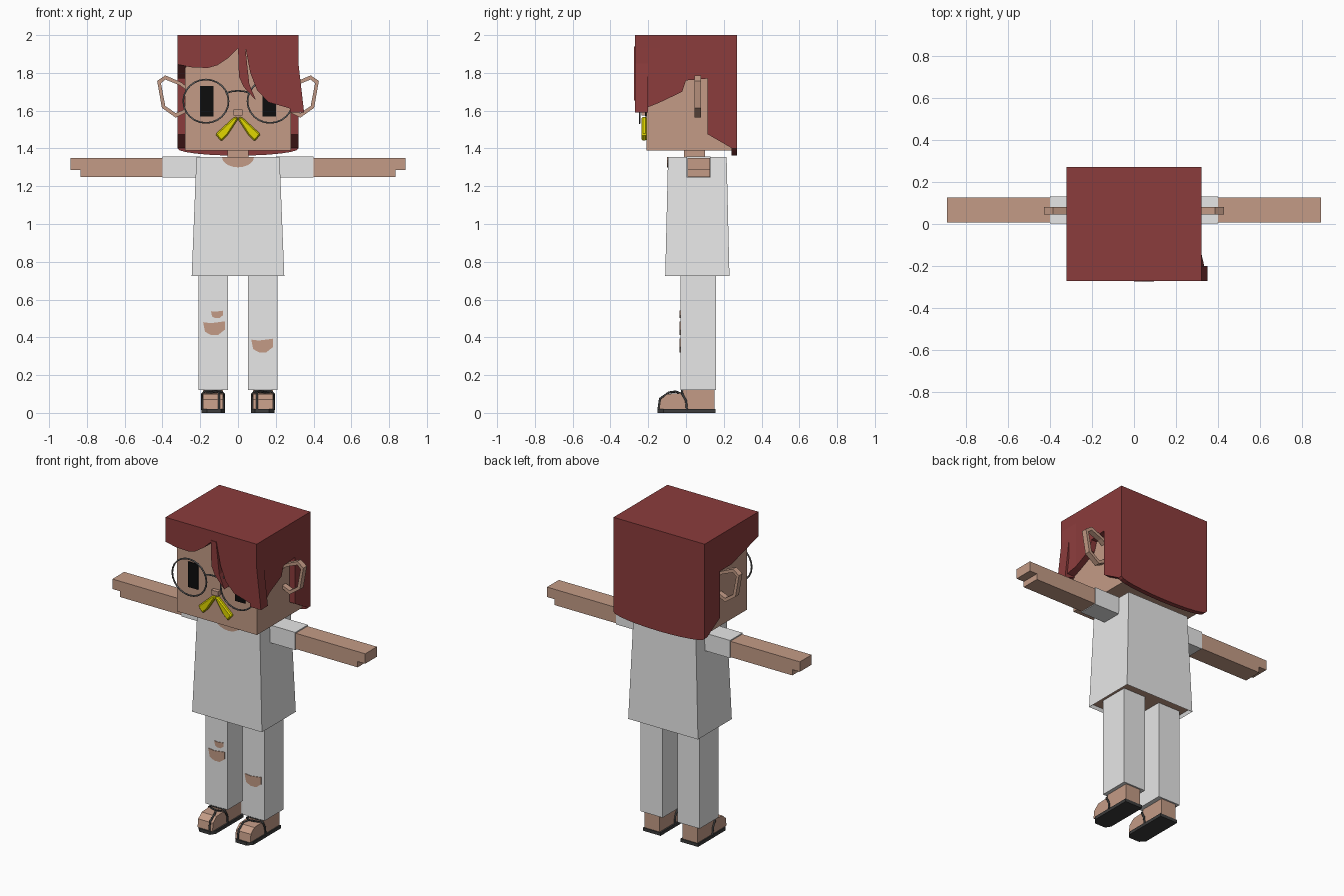
import bpy
import bmesh
import math
from mathutils import Vector

default_cube = bpy.data.objects.get("Cube")
if default_cube:
    bpy.data.objects.remove(default_cube, do_unlink=True)


def material(name, red, green, blue):
    mat = bpy.data.materials.new(name)
    mat.use_nodes = True
    mat.diffuse_color = (red, green, blue, 1)
    shader = mat.node_tree.nodes["Principled BSDF"]
    shader.inputs["Base Color"].default_value = (red, green, blue, 1)
    shader.inputs["Roughness"].default_value = 0.8
    return mat


SKIN = material("skin", 0.55, 0.33, 0.24)
HAIR = material("dark_red_hair", 0.26, 0.045, 0.045)
CLOTH = material("white_cloth", 0.8, 0.8, 0.8)
BLACK = material("eye_black", 0.004, 0.004, 0.004)
DARK = material("sandal_grey", 0.045, 0.045, 0.045)
METAL = material("glasses_grey", 0.12, 0.12, 0.12)
YELLOW = material("yellow", 0.75, 0.68, 0.0)


def finish(name, bm, mat):
    bmesh.ops.recalc_face_normals(bm, faces=bm.faces)
    mesh = bpy.data.meshes.new(name)
    bm.to_mesh(mesh)
    bm.free()
    mesh.materials.append(mat)
    obj = bpy.data.objects.new(name, mesh)
    bpy.context.collection.objects.link(obj)
    return obj


def prism(name, outline, axis, start, end, mat):
    """Extrude a 2D outline along the x, y or z axis."""
    place = {"x": lambda a, b, d: (d, a, b),
             "y": lambda a, b, d: (a, d, b),
             "z": lambda a, b, d: (a, b, d)}[axis]
    bm = bmesh.new()
    face = bm.faces.new([bm.verts.new(place(a, b, start)) for a, b in outline])
    extruded = bmesh.ops.extrude_face_region(bm, geom=[face])["geom"]
    moved = [item for item in extruded if isinstance(item, bmesh.types.BMVert)]
    bmesh.ops.translate(bm, verts=moved, vec=Vector(place(0, 0, end - start)))
    return finish(name, bm, mat)


def box(name, xs, ys, zs, mat):
    outline = [(xs[0], ys[0]), (xs[1], ys[0]), (xs[1], ys[1]), (xs[0], ys[1])]
    return prism(name, outline, "z", zs[0], zs[1], mat)


def tube(name, points, radius, mat, closed=False):
    """Thin wire through the points, turned into a mesh."""
    curve = bpy.data.curves.new(name, "CURVE")
    curve.dimensions = "3D"
    curve.bevel_depth = radius
    curve.bevel_resolution = 1
    curve.use_fill_caps = True
    spline = curve.splines.new("POLY")
    spline.points.add(len(points) - 1)
    for point, co in zip(spline.points, points):
        point.co = (*co, 1)
    spline.use_cyclic_u = closed
    curve.materials.append(mat)
    obj = bpy.data.objects.new(name, curve)
    bpy.context.collection.objects.link(obj)
    bpy.ops.object.select_all(action="DESELECT")
    obj.select_set(True)
    bpy.context.view_layer.objects.active = obj
    bpy.ops.object.convert(target="MESH")


def mirrored(side, outline):
    return [(side * a, b) for a, b in outline]


def arc(cx, cz, rx, rz, first, last, count):
    angles = [math.radians(first + (last - first) * i / count) for i in range(count + 1)]
    return [(cx + rx * math.cos(a), cz + rz * math.sin(a)) for a in angles]


# Head and neck
box("head", (-0.28, 0.28), (-0.21, 0.245), (1.39, 1.95), SKIN)
box("neck", (-0.055, 0.055), (-0.01, 0.1), (1.34, 1.4), SKIN)
box("nose", (-0.024, 0.024), (-0.235, -0.2), (1.575, 1.605), SKIN)

# Hair: crown, back with a curved hem, and two different sides
box("hair_crown", (-0.32, 0.32), (-0.27, 0.27), (1.93, 2), HAIR)
hem = arc(0, 1.4, 0.32, 0.038, 180, 360, 12)
prism("hair_back", [(0.32, 1.95), (-0.32, 1.95)] + hem, "y", 0.24, 0.27, HAIR)

nape = [(0.115, 1.77), (0.115, 1.475), (0.245, 1.4), (0.27, 1.4), (0.27, 2)]
prism("hair_right_side", [(-0.27, 2), (-0.27, 1.845), (0, 1.77)] + nape,
      "x", -0.32, -0.275, HAIR)
prism("hair_left_side", [(-0.14, 2), (-0.14, 1.643), (-0.02, 1.7), (0, 1.76)] + nape,
      "x", 0.275, 0.32, HAIR)
flare = prism("hair_left_flare", [(-0.27, 2), (-0.27, 1.85), (-0.27, 1.59), (-0.14, 1.643),
                                  (-0.14, 1.85), (-0.14, 2)], "x", 0.275, 0.32, HAIR)
for vert in flare.data.vertices:
    if vert.co.y < -0.2 and vert.co.z < 1.7 and vert.co.x > 0.3:
        vert.co.x += 0.03

# Fringe: short right part, thin loose lock, long left sweep
prism("fringe_right", [(-0.32, 2), (-0.32, 1.845), (-0.25, 1.83), (-0.16, 1.826), (-0.11, 1.84),
                       (-0.05, 1.88), (0, 1.93), (0.05, 1.93), (0.05, 2)], "y", -0.27, -0.2, HAIR)
prism("fringe_lock", [(0, 1.94), (0.005, 1.78), (0.03, 1.725), (0.095, 1.655), (0.06, 1.74),
                      (0.038, 1.94)], "y", -0.274, -0.22, HAIR)
prism("fringe_left", [(0.04, 2), (0.04, 1.93), (0.065, 1.8), (0.1, 1.71), (0.16, 1.645),
                      (0.35, 1.59), (0.32, 1.85), (0.32, 2)], "y", -0.27, -0.2, HAIR)

# Glasses bridge
bridge = arc(0, 1.685, 0.065, 0.02, 170, 10, 6)
tube("glasses_bridge", [(x, -0.245, z) for x, z in bridge], 0.005, METAL)

# Shirt, open at the hem with the body showing inside
bm = bmesh.new()
bmesh.ops.create_cube(bm, size=1)
for vert in bm.verts:
    low = vert.co.z < 0
    vert.co = (vert.co.x * (0.49 if low else 0.44),
               0.06 + vert.co.y * (0.34 if low else 0.31), 0.725 if low else 1.355)
bm.faces.ensure_lookup_table()
under = min(bm.faces, key=lambda f: f.calc_center_median().z)
bmesh.ops.inset_region(bm, faces=[under], thickness=0.012)
bmesh.ops.translate(bm, verts=under.verts, vec=(0, 0, 0.02))
under.material_index = 1
shirt = finish("shirt", bm, CLOTH)
shirt.data.materials.append(SKIN)
prism("neckline", arc(0, 1.355, 0.085, 0.055, 180, 360, 10), "y", -0.1, -0.093, SKIN)

for side, label in ((-1, "right"), (1, "left")):
    # Facial features
    box(label + "_eye", sorted((side * 0.13, side * 0.2)), (-0.217, -0.208), (1.57, 1.73), BLACK)
    ring = arc(side * 0.17, 1.65, 0.12, 0.115, 0, 345, 23)
    tube(label + "_lens_rim", [(x, -0.245, z) for x, z in ring], 0.005, METAL, True)
    drip = mirrored(side, [(0.005, 1.57), (0.025, 1.562), (0.12, 1.475), (0.088, 1.437),
                           (0.055, 1.47), (0, 1.555)])
    streak = prism(label + "_drip", drip, "y", -0.235, -0.208, YELLOW)
    bevel = streak.modifiers.new("soft_edges", "BEVEL")
    bevel.width = 0.007

    # Ear: an open six-sided loop
    outer = [(0.275, 1.73), (0.30, 1.75), (0.385, 1.787), (0.428, 1.757),
             (0.403, 1.615), (0.33, 1.563), (0.275, 1.59)]
    inner = [(0.275, 1.71), (0.31, 1.735), (0.385, 1.765), (0.408, 1.745),
             (0.385, 1.625), (0.33, 1.587), (0.275, 1.61)]
    prism(label + "_ear", mirrored(side, outer + inner[::-1]), "y", 0.045, 0.08, SKIN)

    # Sleeve and arm with a stepped hand
    box(label + "_sleeve", sorted((side * 0.2, side * 0.4)), (0.003, 0.13), (1.245, 1.357), CLOTH)
    arm = [(0.38, 1.25), (0.835, 1.25), (0.835, 1.287), (0.888, 1.287), (0.888, 1.35), (0.38, 1.35)]
    prism(label + "_arm", mirrored(side, arm), "y", 0.008, 0.126, SKIN)

    # Trouser leg, foot and sandal
    box(label + "_trouser", sorted((side * 0.052, side * 0.208)), (-0.03, 0.16), (0.122, 0.75), CLOTH)
    foot = [(0.15, 0.02), (0.15, 0.13), (-0.01, 0.13), (-0.02, 0.105), (-0.1, 0.1),
            (-0.135, 0.07), (-0.142, 0.02)]
    prism(label + "_foot", foot, "x", side * 0.08, side * 0.185, SKIN)
    sole = [(0.07, 0.155), (0.07, -0.12), (0.09, -0.152), (0.165, -0.152), (0.193, -0.12), (0.193, 0.155)]
    prism(label + "_sole", mirrored(side, sole), "z", 0, 0.02, DARK)
    toe = [(0.1, -0.09, 0.108), (0.1, -0.138, 0.075), (0.1, -0.146, 0.015)]
    for edge in (0.075, 0.19):
        strap = [(edge, 0.005, 0.015), (edge, 0, 0.065), (edge, -0.02, 0.1), (0.115, -0.055, 0.113)]
        tube(label + "_strap", [(side * x, y, z) for x, y, z in strap + toe], 0.006, DARK)
    ankle = [(0.075, -0.02, 0.1), (0.09, -0.022, 0.116), (0.175, -0.022, 0.116), (0.19, -0.02, 0.1)]
    tube(label + "_ankle_strap", [(side * x, y, z) for x, y, z in ankle], 0.006, DARK)

# Torn knees
tear = [(-0.06, 0.03), (-0.02, 0.025), (0.02, 0.03), (0.055, 0.035), (0.055, -0.01),
        (0.02, -0.037), (-0.02, -0.037), (-0.05, -0.02)]
for label, cx, cz, size in (("right_tear", -0.125, 0.45, 1), ("left_tear", 0.13, 0.358, 1),
                            ("right_small_tear", -0.11, 0.522, 0.55)):
    prism(label, [(cx + size * x, cz + size * z) for x, z in tear], "y", -0.034, -0.028, SKIN)
